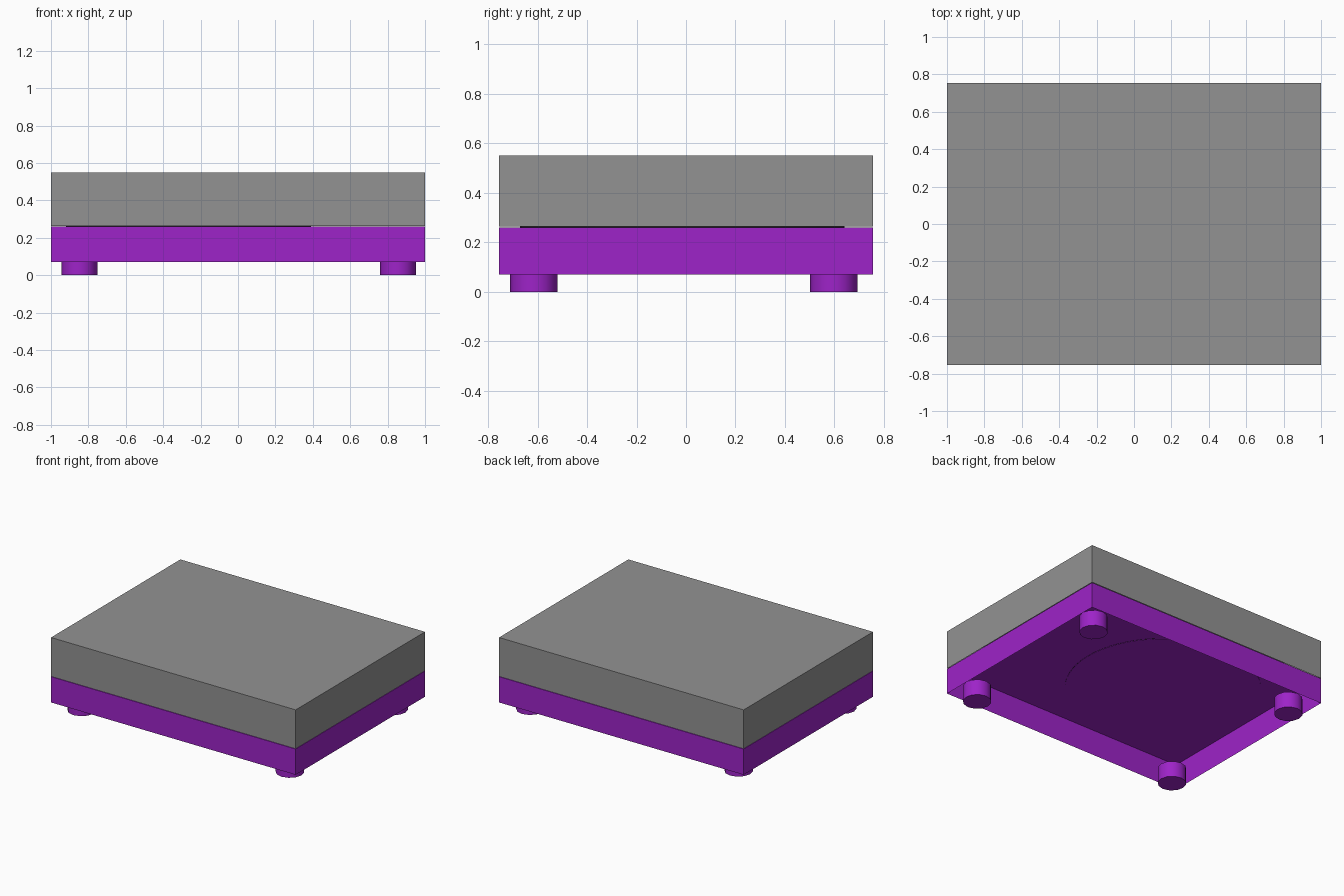
import bpy, bmesh
from mathutils import Matrix, Vector

if "Cube" in bpy.data.objects:
    bpy.data.objects.remove(bpy.data.objects["Cube"], do_unlink=True)


def material(name, color):
    mat = bpy.data.materials.new(name)
    mat.use_nodes = True
    mat.diffuse_color = (*color, 1)
    mat.node_tree.nodes["Principled BSDF"].inputs["Base Color"].default_value = (*color, 1)
    return mat


PURPLE = material("purple", (0.34, 0.017, 0.58))
GREY = material("grey", (0.29, 0.29, 0.29))
BLACK = material("black", (0.01, 0.01, 0.01))

WIDTH, DEPTH = 2.0, 1.51
BASE_BOTTOM, DECK, COVER_BOTTOM, TOP = 0.07, 0.26, 0.263, 0.55


def finish(name, bm, mat):
    mesh = bpy.data.meshes.new(name)
    bm.to_mesh(mesh)
    bm.free()
    mesh.materials.append(mat)
    obj = bpy.data.objects.new(name, mesh)
    bpy.context.collection.objects.link(obj)
    return obj


def open_box(name, z0, z1, mat):
    """Thin-walled box with an open underside."""
    bm = bmesh.new()
    bmesh.ops.create_cube(bm, size=1, matrix=Matrix.Translation((0, 0, (z0 + z1) / 2))
                          @ Matrix.Diagonal((WIDTH, DEPTH, z1 - z0, 1)))
    bm.normal_update()
    under = [f for f in bm.faces if f.normal.z < -0.5]
    bmesh.ops.delete(bm, geom=under, context='FACES_ONLY')
    return finish(name, bm, mat)


def cylinder(name, x, y, z0, z1, radius, sides, mat):
    bm = bmesh.new()
    bmesh.ops.create_cone(bm, cap_ends=True, segments=sides, radius1=radius, radius2=radius,
                          depth=z1 - z0, matrix=Matrix.Translation((x, y, (z0 + z1) / 2)))
    for f in bm.faces:
        f.smooth = abs(f.normal.z) < 0.5
    for e in bm.edges:
        e.smooth = e.calc_face_angle(0) < 1
    return finish(name, bm, mat)


# Hollow base and the cover resting just above it
open_box("base", BASE_BOTTOM, DECK, PURPLE)
open_box("cover", COVER_BOTTOM, TOP, GREY)

# Round platter let into the deck, with its underside and spindle
PX, PY, PR = -0.264, -0.015, 0.655
cylinder("platter", PX, PY, DECK - 0.001, DECK + 0.004, PR, 64, BLACK)
cylinder("platter_underside", PX, PY, DECK - 0.003, DECK - 0.0012, PR, 64, PURPLE)
cylinder("spindle", PX, PY, DECK, DECK + 0.04, 0.012, 12, GREY)

# Four round feet
for side, x in (("right", -0.848), ("left", 0.855)):
    for end, y in (("front", -0.615), ("back", 0.597)):
        cylinder(f"{end}_{side}_foot", x, y, 0, 0.116, 0.096, 12, PURPLE)
